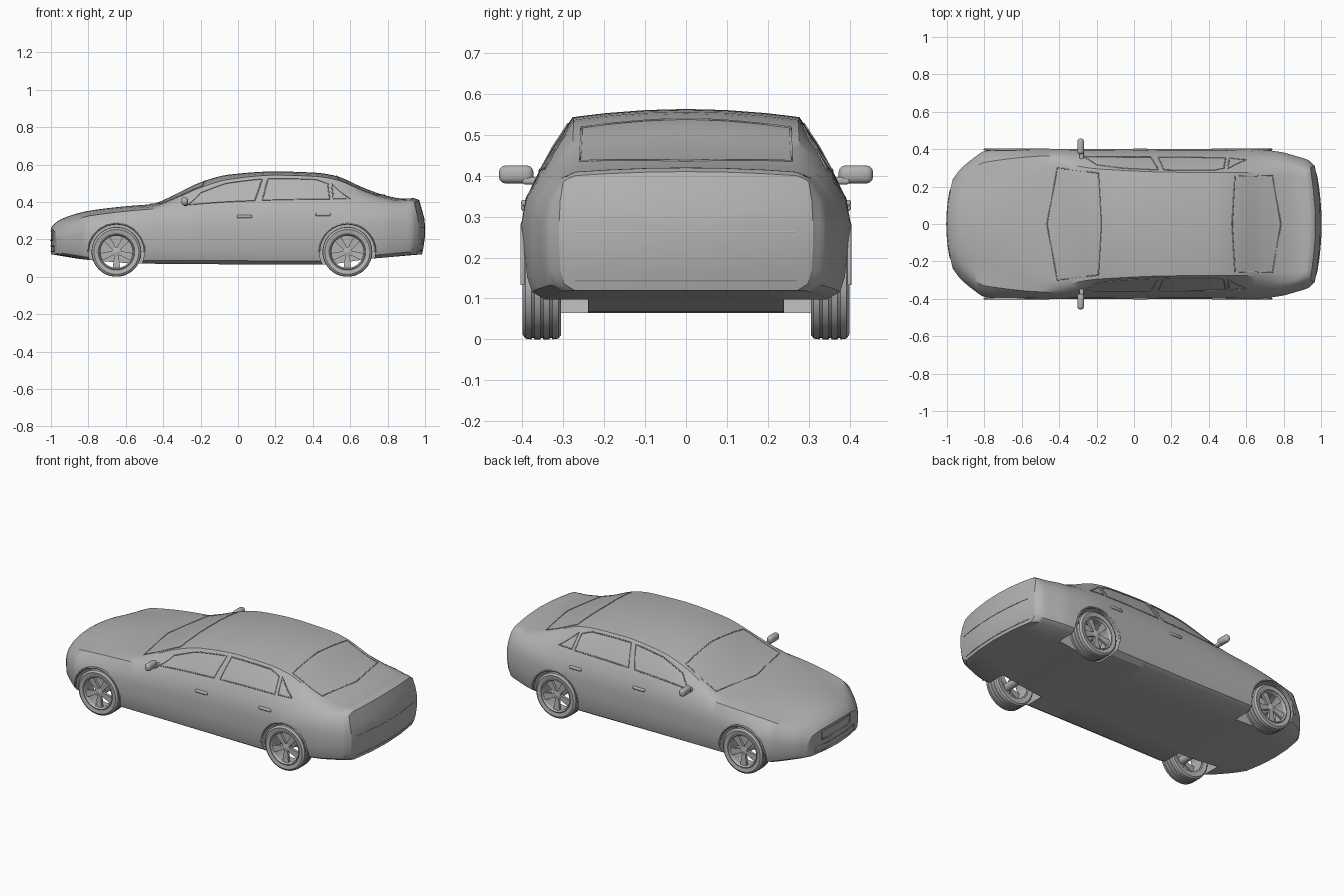
import bpy, bmesh, math
from mathutils import Matrix, Vector

if "Cube" in bpy.data.objects:
    bpy.data.objects.remove(bpy.data.objects["Cube"])

GREY = (0.45, 0.45, 0.45, 1)
grey = bpy.data.materials.new("plain_grey")
grey.use_nodes = True
grey.diffuse_color = GREY
grey.node_tree.nodes["Principled BSDF"].inputs["Base Color"].default_value = GREY


def activate(obj):
    bpy.ops.object.select_all(action='DESELECT')
    obj.select_set(True)
    bpy.context.view_layer.objects.active = obj


def finish(obj, both_sides=False, angle=32):
    activate(obj)
    if both_sides:
        mod = obj.modifiers.new("mirror", 'MIRROR')
        mod.use_axis = (False, True, False)
        mod.use_mirror_merge = False
        bpy.ops.object.modifier_apply(modifier=mod.name)
    obj.data.materials.clear()
    obj.data.materials.append(grey)
    bpy.ops.object.shade_smooth_by_angle(angle=math.radians(angle))
    return obj


def mesh_object(name, bm):
    bmesh.ops.recalc_face_normals(bm, faces=bm.faces)
    mesh = bpy.data.meshes.new(name)
    bm.to_mesh(mesh)
    bm.free()
    obj = bpy.data.objects.new(name, mesh)
    bpy.context.collection.objects.link(obj)
    return obj


def smooth_curve(*keys):
    """Monotone cubic through (x, value) keys."""
    xs, vs = zip(*keys)
    d = [(vs[i + 1] - vs[i]) / (xs[i + 1] - xs[i]) for i in range(len(xs) - 1)]
    m = [d[0]] + [2 * a * b / (a + b) if a * b > 0 else 0 for a, b in zip(d, d[1:])] + [d[-1]]

    def f(x):
        i = 0
        while i < len(d) - 1 and x > xs[i + 1]:
            i += 1
        h = xs[i + 1] - xs[i]
        t = (x - xs[i]) / h
        return ((2*t**3 - 3*t*t + 1) * vs[i] + (t**3 - 2*t*t + t) * h * m[i]
                + (3*t*t - 2*t**3) * vs[i + 1] + (t**3 - t*t) * h * m[i + 1])
    return f


# Body lines along the length
width = smooth_curve((-1, .24), (-.97, .29), (-.9, .345), (-.8, .39), (-.65, .403), (0, .4),
                     (.6, .403), (.75, .39), (.9, .36), (.97, .34), (1, .31))
floor = smooth_curve((-1, .12), (-.8, .09), (-.5, .07), (.45, .065), (.7, .095), (1, .12))
top = smooth_curve((-1, .262), (-.98, .285), (-.93, .315), (-.8, .352), (-.6, .377), (-.46, .389),
                   (-.35, .433), (-.2, .505), (-.05, .546), (.2, .563), (.42, .556), (.52, .54),
                   (.68, .472), (.8, .432), (.9, .418), (.97, .42), (1, .41))
edge_y = smooth_curve((-1, .15), (-.8, .22), (-.5, .3), (-.42, .325), (-.2, .295), (.2, .277),
                      (.5, .275), (.8, .28), (1, .27))
drop = smooth_curve((-1, .01), (-.8, .018), (-.5, .014), (-.2, .028), (.2, .02), (.5, .02), (1, .01))
belt_y = smooth_curve((-1, .21), (-.8, .33), (-.42, .365), (0, .366), (.5, .36), (.8, .33), (1, .3))
belt_z = smooth_curve((-1, .235), (-.95, .275), (-.8, .325), (-.42, .365), (0, .39), (.5, .405),
                      (.8, .395), (1, .385))


def warp(x, y, z):
    """Bow the nose and tail in plan and lean the tail."""
    t = max(0, abs(x) - .8) / .2
    if x < 0:
        return Vector((x + .55 * y * y * t, y, z))
    lean = .28 * max(0, z - .3) + .2 * max(0, .2 - z)
    return Vector((x - t * (.35 * y * y + lean), y, z))


def section(x):
    w, zb, by, bz = width(x), floor(x), belt_y(x), belt_z(x)
    ey, h, dr = edge_y(x), top(x), drop(x)
    up = lambda f: zb + (bz - zb) * f
    half = [(0, zb), (.45 * w, zb), (.88 * w, zb), (.96 * w, up(.06)), (.99 * w, up(.18)),
            (w, up(.38)), (w, up(.62)), (w - .25 * (w - by), up(.82)), (by, bz),
            (by + (ey - by) * .5 + .004, bz + (h - dr - bz) * .5), (ey, h - dr)]
    half += [(ey * f, h - dr * f * f) for f in (.92, .7, .35, 0)]
    return half + [(-y, z) for y, z in half[-2:0:-1]]


# Body shell: lofted sections, closed by shrinking rings at nose and tail
def ring_at(x, s=1):
    pts = section(x)
    zc = (floor(x) + top(x)) / 2
    return [warp(x, y * s, zc + (z - zc) * s) for y, z in pts]


N = 72
rings = [ring_at(-1, s) for s in (.05, .35, .7, .93)]
rings += [ring_at(math.sin(math.pi * (i / N - .5))) for i in range(N + 1)]
rings += [ring_at(1, s) for s in (.93, .7, .35, .05)]
bm = bmesh.new()
loops = [[bm.verts.new(p) for p in r] for r in rings]
for a, b in zip(loops, loops[1:]):
    for i in range(len(a)):
        j = (i + 1) % len(a)
        bm.faces.new((a[i], a[j], b[j], b[i]))
bm.faces.new(loops[0])
bm.faces.new(loops[-1])
body = mesh_object("body_shell", bm)

# Wheel wells
AXLES = {"front": -.65, "rear": .585}
HUB = .133
bm = bmesh.new()
for x in AXLES.values():
    for y in (.37, -.37):
        place = Matrix.Translation((x, y, HUB)) @ Matrix.Rotation(math.pi / 2, 4, 'X')
        bmesh.ops.create_cone(bm, cap_ends=True, segments=48, radius1=.149, radius2=.149,
                              depth=.26, matrix=place)
cutter = mesh_object("wheel_well_cutter", bm)
cutter.hide_render = True
activate(body)
cut = body.modifiers.new("wells", 'BOOLEAN')
cut.operation, cut.solver, cut.object = 'DIFFERENCE', 'EXACT', cutter
bpy.ops.object.modifier_apply(modifier=cut.name)
bpy.data.objects.remove(cutter)
finish(body)


# Wheels
def lathe(bm, profile, x, seg=48):
    grid = []
    for k in range(seg):
        a = math.tau * k / seg
        grid.append([bm.verts.new((x + r * math.cos(a), y, HUB + r * math.sin(a))) for r, y in profile])
    n = len(profile)
    for k in range(seg):
        p, q = grid[k], grid[(k + 1) % seg]
        for i in range(n):
            bm.faces.new((p[i], p[(i + 1) % n], q[(i + 1) % n], q[i]))


tread = [(.098, .31), (.122, .305), (.131, .312)]
for y in (.33, .352, .374):
    tread += [(.133, y - .004), (.129, y - .002), (.129, y + .002), (.133, y + .004)]
tread += [(.131, .392), (.12, .4), (.098, .396)]
rim = [(.1, .312), (.1, .394), (.093, .398), (.086, .386), (.089, .312)]
hub = [(.001, .25), (.02, .25), (.024, .37), (.024, .384), (.001, .389)]
for name, x in AXLES.items():
    bm = bmesh.new()
    lathe(bm, tread, x)
    finish(mesh_object(name + "_tires", bm), True)
    bm = bmesh.new()
    lathe(bm, rim, x)
    lathe(bm, hub, x)
    for k in range(5):
        spoke = bmesh.ops.create_cube(bm, size=1)["verts"]
        for v in spoke:
            outer = v.co.x > 0
            v.co = Vector((.091 if outer else .012, v.co.y * .016 + (.38 if outer else .375),
                           v.co.z * (.042 if outer else .02)))
        turn = Matrix.Translation((x, 0, HUB)) @ Matrix.Rotation(math.tau * k / 5 + math.pi / 2, 4, 'Y')
        bmesh.ops.transform(bm, matrix=turn, verts=spoke)
    finish(mesh_object(name + "_rims", bm), True)


# Trim strips and seams
def strip(name, points, radius=.003, closed=True, both=False):
    data = bpy.data.curves.new(name, 'CURVE')
    data.dimensions = '3D'
    data.bevel_depth, data.bevel_resolution = radius, 1
    line = data.splines.new('POLY')
    line.points.add(len(points) - 1)
    for p, co in zip(line.points, points):
        p.co = (*co, 1)
    line.use_cyclic_u = closed
    obj = bpy.data.objects.new(name, data)
    bpy.context.collection.objects.link(obj)
    activate(obj)
    bpy.ops.object.convert(target='MESH')
    return finish(bpy.context.view_layer.objects.active, both, 60)


def dense(corners, steps=6):
    out = []
    for a, b in zip(corners, corners[1:] + corners[:1]):
        out += [[p + (q - p) * i / steps for p, q in zip(a, b)] for i in range(steps)]
    return out


def side_point(x, v):
    ez = top(x) - drop(x)
    y = belt_y(x) + (edge_y(x) - belt_y(x)) * v + .008 * min(v, 1 - v)
    return (x, y, belt_z(x) + (ez - belt_z(x)) * v)


def top_point(x, y):
    return (x, y, top(x) - drop(x) * (y / edge_y(x)) ** 2)


windows = {"front_window": [(-.27, .12), (-.2, .72), (-.06, .86), (.13, .88), (.09, .1)],
           "rear_window": [(.13, .1), (.16, .88), (.42, .88), (.48, .75), (.49, .08)],
           "quarter_window": [(.51, .1), (.5, .78), (.6, .15)]}
for name, corners in windows.items():
    strip(name + "_trim", [side_point(x, v) for x, v in dense(corners)], both=True)
screens = {"windshield": [(-.465, 0), (-.41, .3), (-.19, .272), (-.175, 0), (-.19, -.272), (-.41, -.3)],
           "rear_screen": [(.525, 0), (.54, .255), (.74, .26), (.785, 0), (.74, -.26), (.54, -.255)]}
for name, corners in screens.items():
    strip(name + "_trim", [top_point(x, y) for x, y in dense(corners)])

# Nose openings and tail seams
for name, hw, low, high in (("grille_frame", .13, .195, .245), ("lower_intake_frame", .18, .135, .165)):
    outline = dense([(-hw, low), (hw, low), (hw, high), (-hw, high)])
    strip(name, [warp(-1, y, z) for y, z in outline], .004)
for name, z in (("trunk_seam", .262), ("bumper_seam", .14)):
    strip(name, [warp(1, .27 * i / 8, z) for i in range(-8, 9)], .003, False)

# Wheel arch lips
for name, x in AXLES.items():
    arc = [math.radians(10 * k) for k in range(0, 19)]
    strip(name + "_arch_lips", [(x + .15 * math.cos(a), width(x) - .004, HUB + .15 * math.sin(a))
                                for a in arc], .005, False, True)


# Door mirrors and handles
def rounded_box(name, centre, size, bevel):
    bm = bmesh.new()
    bmesh.ops.create_cube(bm, size=1, matrix=Matrix.Translation(centre) @ Matrix.Diagonal((*size, 1)))
    bmesh.ops.bevel(bm, geom=bm.edges[:], offset=bevel, segments=3, profile=.5, affect='EDGES')
    finish(mesh_object(name, bm), True)


rounded_box("mirror_heads", (-.285, .415, .403), (.036, .084, .044), .016)
rounded_box("mirror_stalks", (-.28, .37, .388), (.024, .06, .018), .006)
rounded_box("front_door_handles", (.035, .393, .322), (.08, .02, .016), .006)
rounded_box("rear_door_handles", (.455, .393, .333), (.08, .02, .016), .006)
